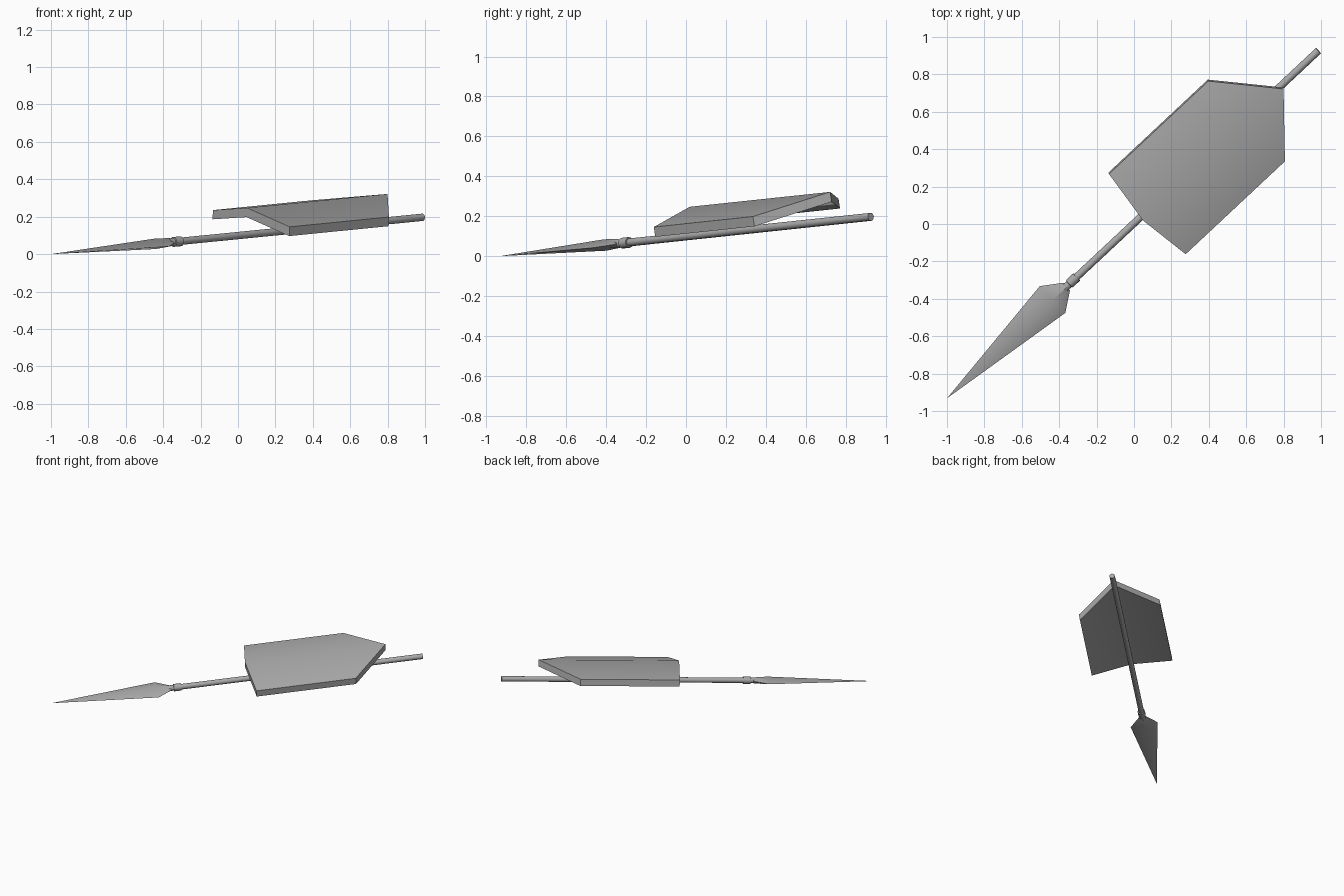
import bpy
import bmesh
from math import radians, cos, sin, pi
from mathutils import Matrix, Vector

cube = bpy.data.objects.get("Cube")
if cube:
    bpy.data.objects.remove(cube, do_unlink=True)

# One plain grey
grey = bpy.data.materials.new("plain grey")
grey.use_nodes = True
colour = (0.4, 0.4, 0.4, 1)
grey.diffuse_color = colour
grey.node_tree.nodes["Principled BSDF"].inputs["Base Color"].default_value = colour

# Local frame: x runs from the spear tip along the shaft, z is up off the shaft
FRAME = (Matrix.Translation(Vector((-1, -0.932, 0)))
         @ Matrix.Rotation(radians(43.1), 4, 'Z')
         @ Matrix.Rotation(radians(-4.14), 4, 'Y')
         @ Matrix.Rotation(radians(8.6), 4, 'X'))


def finish(name, bm, angle=35):
    bmesh.ops.recalc_face_normals(bm, faces=bm.faces)
    bm.transform(FRAME)
    mesh = bpy.data.meshes.new(name)
    bm.to_mesh(mesh)
    bm.free()
    mesh.materials.append(grey)
    obj = bpy.data.objects.new(name, mesh)
    bpy.context.collection.objects.link(obj)
    bpy.ops.object.select_all(action='DESELECT')
    obj.select_set(True)
    bpy.context.view_layer.objects.active = obj
    bpy.ops.object.shade_smooth_by_angle(angle=radians(angle))
    return obj


def loft(name, sections, sides):
    """Join rings given as (distance along, half width, half height)."""
    bm = bmesh.new()
    rings = []
    for x, w, h in sections:
        if w == 0:
            rings.append([bm.verts.new((x, 0, 0))] * sides)
            continue
        rings.append([bm.verts.new((x, w * cos(2 * pi * i / sides),
                                    h * sin(2 * pi * i / sides)))
                      for i in range(sides)])
    for a, b in zip(rings, rings[1:]):
        for i in range(sides):
            j = (i + 1) % sides
            loop = list(dict.fromkeys((a[i], a[j], b[j], b[i])))
            bm.faces.new(loop)
    for ring in (rings[0], rings[-1]):
        if len(set(ring)) > 2:
            bm.faces.new(ring)
    return finish(name, bm)


# Spear point, collar and shaft
loft("spear_head", [(0, 0, 0), (0.775, 0.1, 0.029), (0.877, 0.028, 0.022)], 4)
loft("collar", [(0.865, 0.021, 0.021), (0.897, 0.021, 0.021),
                (0.899, 0.027, 0.027), (0.952, 0.027, 0.027)], 12)
loft("shaft", [(0.94, 0.02, 0.02), (2.727, 0.02, 0.02)], 12)

# Folded plate above the shaft: a left and a right panel sharing a ridge
RIDGE_Z, DROP, HALF, THICK = 0.146, 0.06, 0.3, 0.05
bm = bmesh.new()
ridge = [bm.verts.new((x, 0, RIDGE_Z)) for x in (1.429, 2.461)]
for side in (1, -1):
    edge = [bm.verts.new((x, side * HALF, RIDGE_Z - DROP)) for x in (2.194, 1.465)]
    bm.faces.new((ridge + edge)[::side])
extruded = bmesh.ops.extrude_face_region(bm, geom=bm.faces[:], use_keep_orig=True)
for v in extruded["geom"]:
    if isinstance(v, bmesh.types.BMVert):
        v.co.z -= THICK
finish("folded_plate", bm)
